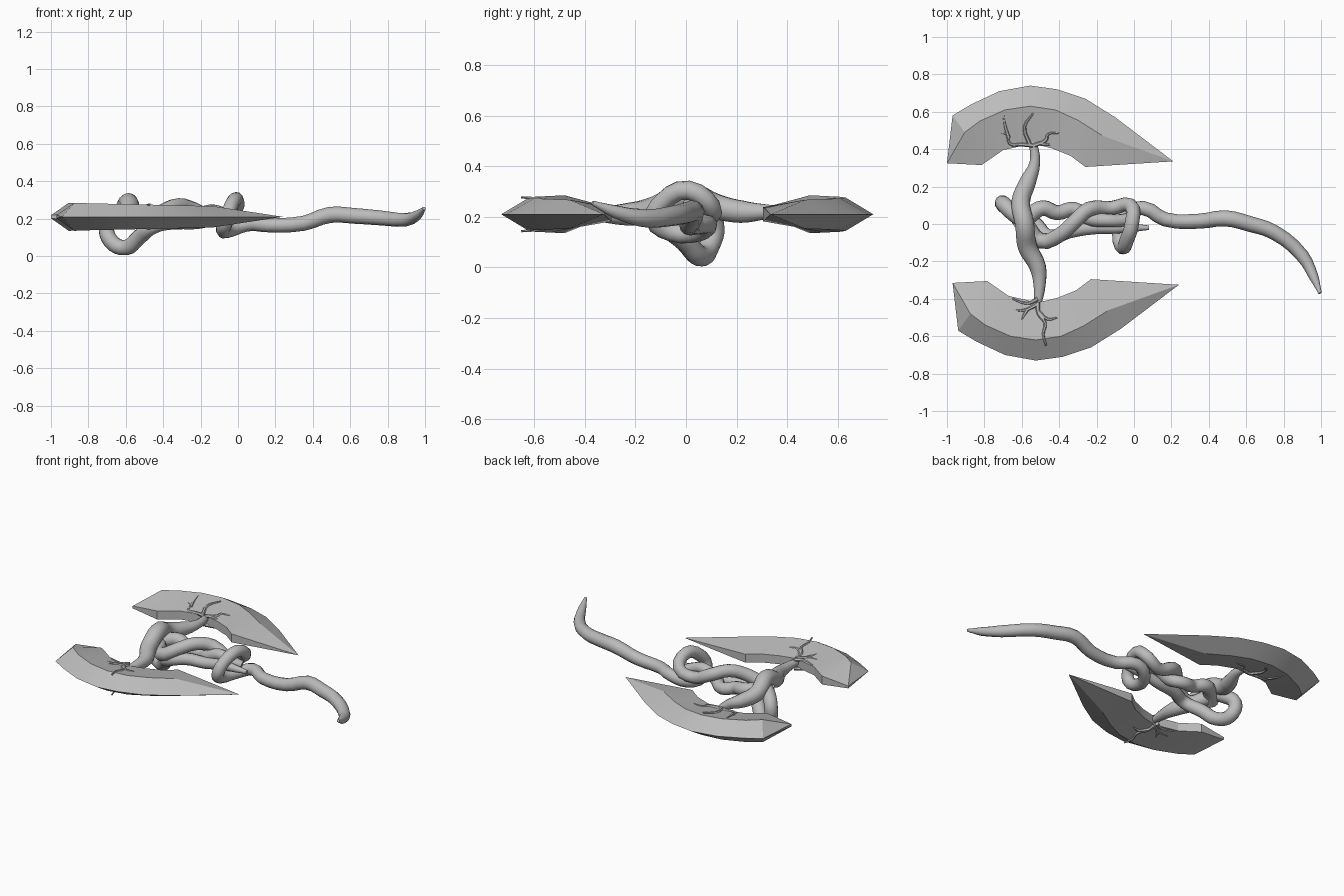
import bpy, bmesh, math

if "Cube" in bpy.data.objects:
    bpy.data.objects.remove(bpy.data.objects["Cube"])

grey = bpy.data.materials.new("plain grey")
grey.diffuse_color = (0.5, 0.5, 0.5, 1)
grey.use_nodes = True
grey.node_tree.nodes["Principled BSDF"].inputs["Base Color"].default_value = grey.diffuse_color
ZC = 0.21  # mid-plane of the blades


def smooth(ob, angle):
    bpy.ops.object.select_all(action='DESELECT')
    ob.select_set(True)
    bpy.context.view_layer.objects.active = ob
    bpy.ops.object.shade_smooth_by_angle(angle=math.radians(angle))


def tube(name, strands, sides=4, res=4):
    """Round tubes through (x, y, z, radius) points, turned into one mesh."""
    cu = bpy.data.curves.new(name, 'CURVE')
    cu.dimensions = '3D'
    cu.bevel_depth = 1.0
    cu.bevel_resolution = sides
    cu.resolution_u = res
    cu.use_fill_caps = True
    for pts in strands:
        sp = cu.splines.new('BEZIER')
        sp.bezier_points.add(len(pts) - 1)
        for bp, (x, y, z, r) in zip(sp.bezier_points, pts):
            bp.co = (x, y, z)
            bp.radius = r
            bp.handle_left_type = bp.handle_right_type = 'AUTO'
    ob = bpy.data.objects.new(name, cu)
    bpy.context.collection.objects.link(ob)
    cu.materials.append(grey)
    bpy.ops.object.select_all(action='DESELECT')
    ob.select_set(True)
    bpy.context.view_layer.objects.active = ob
    bpy.ops.object.convert(target='MESH')
    smooth(bpy.context.view_layer.objects.active, 50)


# Blade outline: cutting edge, thick ridge, inner edge, shared tip
OUTER = [(-.97, .58), (-.87, .64), (-.72, .71), (-.555, .74), (-.41, .72), (-.26, .67), (-.10, .57)]
RIDGE = [(-.905, .49), (-.825, .55), (-.69, .61), (-.555, .63), (-.42, .61), (-.30, .555), (-.165, .47)]
INNER = [(-1, .325), (-.815, .315), (-.70, .395), (-.545, .43), (-.44, .405), (-.34, .365), (-.26, .305)]
TIP = (.21, .335)


def blade(name, side, dx, dy):
    bm = bmesh.new()

    def v(p, h):
        return bm.verts.new((p[0] + dx, side * p[1] + dy, ZC + h))

    rows = []
    for i, (o, r, n) in enumerate(zip(OUTER, RIDGE, INNER)):
        hr = .075 - .003 * i
        hn = .008 if i == 0 else .028
        rows.append([v(o, 0), v(r, hr), v(n, hn), v(n, -hn), v(r, -hr)])
    for a, b in zip(rows, rows[1:]):
        for k in range(5):
            m = (k + 1) % 5
            bm.faces.new((a[k], a[m], b[m], b[k]))
    tip = v(TIP, 0)
    for k in range(5):
        bm.faces.new((rows[-1][k], rows[-1][(k + 1) % 5], tip))
    a = rows[0]
    for k in range(1, 4):
        bm.faces.new((a[0], a[k], a[k + 1]))
    bmesh.ops.recalc_face_normals(bm, faces=bm.faces)
    me = bpy.data.meshes.new(name)
    bm.to_mesh(me)
    bm.free()
    me.materials.append(grey)
    ob = bpy.data.objects.new(name, me)
    bpy.context.collection.objects.link(ob)
    smooth(ob, 22)


blade("back_blade", 1, 0, 0)
blade("front_blade", -1, .03, .01)

# Arm joining both blades across the head
tube("cross_arm", [[
    (-.545, .46, .22, .02), (-.53, .33, .22, .028), (-.57, .22, .22, .045),
    (-.605, .12, .24, .05), (-.585, 0, .285, .052), (-.57, -.12, .23, .052),
    (-.515, -.23, .21, .045), (-.505, -.33, .21, .032), (-.515, -.43, .215, .02)]], 5)

# Main root: twists along the grip, loops into a knot, runs on as the handle
tube("main_root", [[
    (-.58, 0, .21, .045), (-.5, -.09, .19, .042), (-.4, -.06, .24, .04),
    (-.32, .01, .27, .04), (-.24, .08, .25, .04), (-.12, .085, .2, .038),
    (-.02, .1, .24, .038), (-.01, .01, .305, .038), (-.04, -.09, .26, .038),
    (-.06, -.125, .19, .038), (-.08, -.06, .14, .038), (-.04, .05, .14, .038),
    (.05, .085, .17, .038), (.165, .025, .165, .038), (.35, .015, .175, .04),
    (.49, .03, .22, .043), (.62, 0, .215, .042), (.75, -.045, .205, .04),
    (.9, -.17, .195, .036), (.96, -.28, .22, .026), (.995, -.37, .255, .009)]], 4, 3)

# Second root: hangs in a loop below the head, then joins the grip
tube("hanging_root", [[
    (-.57, 0, .24, .04), (-.65, .06, .22, .042), (-.7, .11, .17, .042),
    (-.68, .09, .08, .042), (-.6, .055, .045, .042), (-.53, .0, .1, .042),
    (-.45, -.07, .16, .04), (-.35, -.04, .18, .038), (-.22, -.02, .18, .036),
    (-.1, -.02, .2, .032), (0, -.02, .2, .022), (.08, -.02, .2, .012)]])

# Third root: counter-twisted strand of the grip
tube("side_root", [[
    (-.62, -.02, .2, .045), (-.56, .04, .22, .043), (-.49, .085, .22, .042),
    (-.41, .06, .2, .04), (-.32, .08, .18, .038), (-.24, .03, .2, .038),
    (-.15, .02, .24, .036), (-.06, .02, .22, .034), (0, .04, .2, .03)]])

# Thin rootlets spreading over both faces of each blade: (x, |y|) paths
BACK = [
    [(-.54, .42), (-.6, .425), (-.665, .43), (-.68, .48), (-.77, .48)],
    [(-.67, .46), (-.69, .53), (-.70, .60)],
    [(-.555, .42), (-.585, .52), (-.54, .59)],
    [(-.535, .42), (-.47, .45), (-.46, .48), (-.40, .485)],
    [(-.50, .43), (-.45, .425)]]
FRONT = [
    [(-.515, .40), (-.57, .425), (-.65, .40)],
    [(-.515, .42), (-.51, .48), (-.475, .53), (-.485, .59), (-.47, .65)],
    [(-.51, .47), (-.46, .51), (-.41, .50)],
    [(-.52, .43), (-.58, .46), (-.66, .46)],
    [(-.57, .455), (-.60, .51)]]
for name, side, paths in (("back_rootlets", 1, BACK), ("front_rootlets", -1, FRONT)):
    strands = []
    for face in (1, -1):
        for path in paths:
            n = len(path) - 1
            strands.append([
                (x, side * y, ZC + face * (.029 + .038 * min(1, max(0, (y - .42) / .2))),
                 .012 - .007 * i / n) for i, (x, y) in enumerate(path)])
    tube(name, strands, 1, 3)
